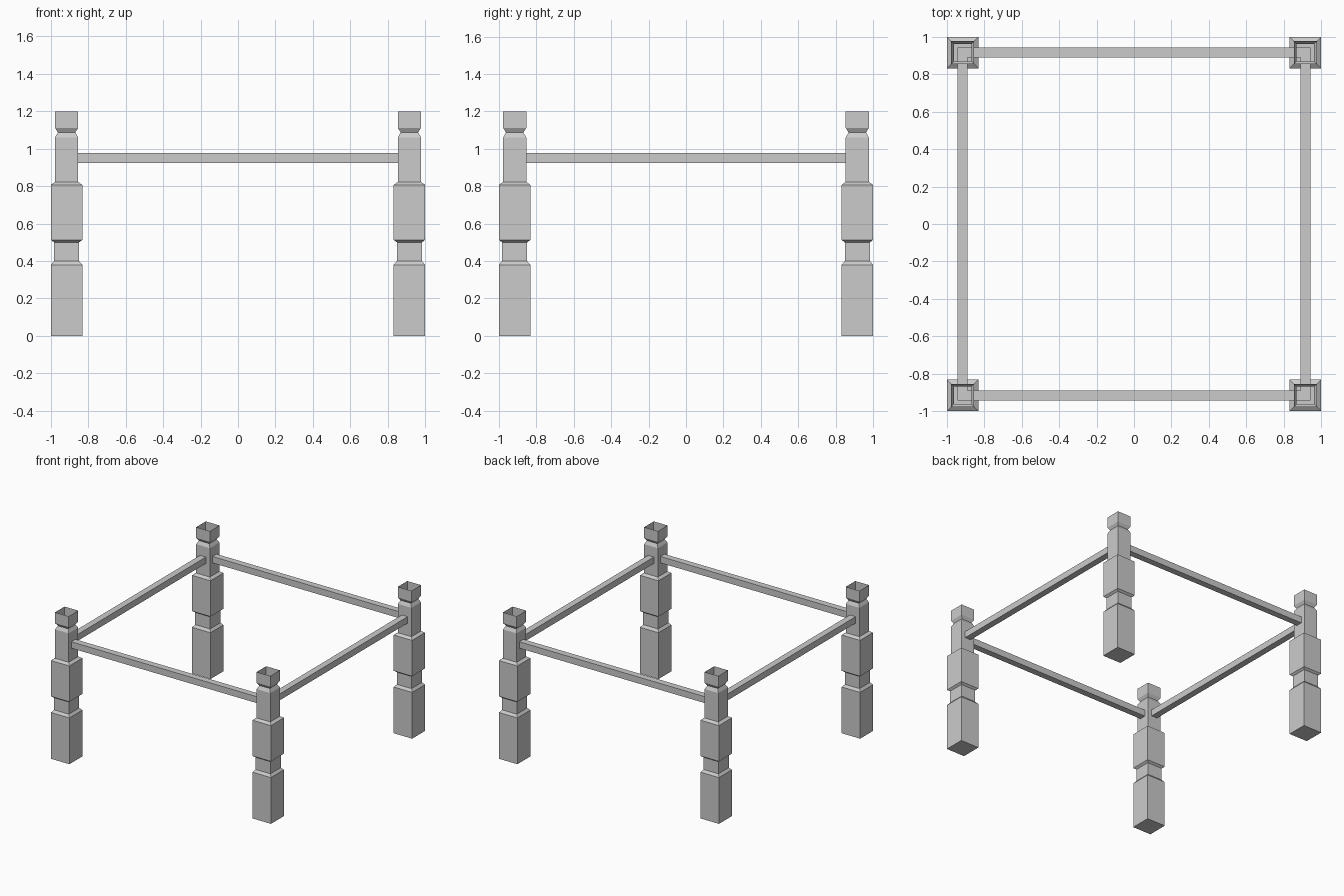
import bpy, bmesh

if "Cube" in bpy.data.objects:
    bpy.data.objects.remove(bpy.data.objects["Cube"])


def square_sweep(name, profile, location=(0, 0, 0), closed=False):
    """Sweep a (half width, height) profile around a square."""
    bm = bmesh.new()
    rings = [[bm.verts.new((sx * h, sy * h, z))
              for sx, sy in ((-1, -1), (1, -1), (1, 1), (-1, 1))]
             for h, z in profile]
    pairs = list(zip(rings, rings[1:]))
    if closed:
        pairs.append((rings[-1], rings[0]))
    else:
        bm.faces.new(rings[0][::-1])      # base cap, top stays open
    for a, b in pairs:
        for i in range(4):
            j = (i + 1) % 4
            bm.faces.new((a[i], a[j], b[j], b[i]))
    mesh = bpy.data.meshes.new(name)
    bm.to_mesh(mesh)
    bm.free()
    obj = bpy.data.objects.new(name, mesh)
    obj.location = location
    bpy.context.collection.objects.link(obj)
    return obj


# Stepped hollow corner posts
post = [(0.084, 0), (0.084, 0.38), (0.067, 0.40), (0.067, 0.50),
        (0.084, 0.513), (0.084, 0.807), (0.062, 0.823), (0.062, 1.06),
        (0.047, 1.088), (0.062, 1.112), (0.062, 1.2)]
for side, sx in (("left", -1), ("right", 1)):
    for end, sy in (("front", -1), ("back", 1)):
        square_sweep(f"{end}_{side}_post", post, (sx * 0.916, sy * 0.916, 0))

# Square frame of rails running through the posts
rail = [(0.89, 0.925), (0.943, 0.925), (0.943, 0.978), (0.89, 0.978)]
square_sweep("rail_frame", rail, closed=True)
